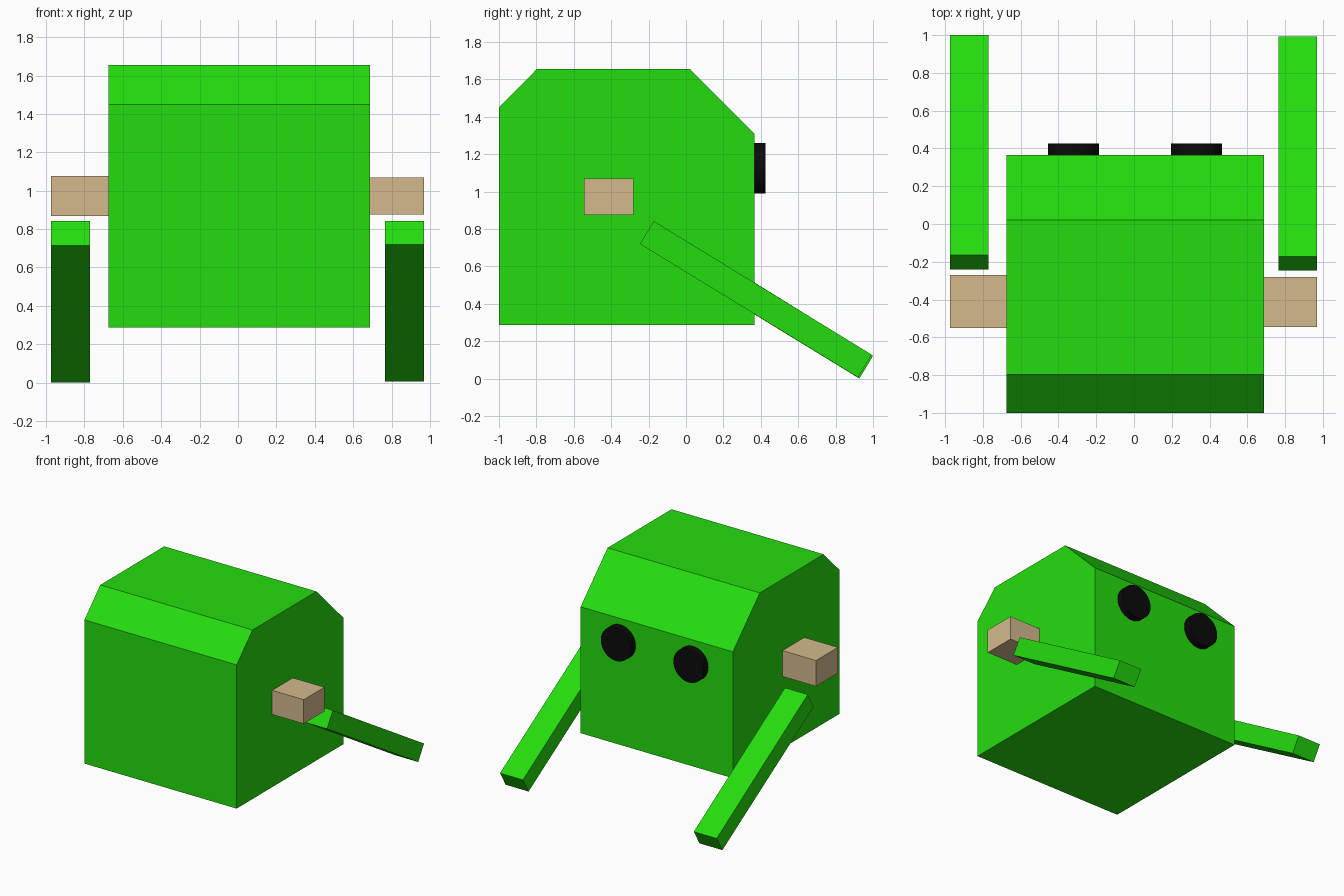
import bpy, bmesh, math
from mathutils import Matrix

if "Cube" in bpy.data.objects:
    bpy.data.objects.remove(bpy.data.objects["Cube"])


def material(name, rgb):
    m = bpy.data.materials.new(name)
    m.diffuse_color = (*rgb, 1)
    m.use_nodes = True
    m.node_tree.nodes["Principled BSDF"].inputs["Base Color"].default_value = m.diffuse_color
    return m


GREEN = material("bright green", (0.018, 0.72, 0.0045))
TAN = material("tan", (0.66, 0.49, 0.27))
BLACK = material("black", (0.003, 0.003, 0.003))


def finish(name, bm, mat):
    bmesh.ops.recalc_face_normals(bm, faces=bm.faces)
    mesh = bpy.data.meshes.new(name)
    bm.to_mesh(mesh)
    bm.free()
    mesh.materials.append(mat)
    obj = bpy.data.objects.new(name, mesh)
    bpy.context.collection.objects.link(obj)
    return obj


def extrude_x(name, profile, x0, x1, mat):
    """Extrude a (y, z) profile from x0 to x1."""
    bm = bmesh.new()
    face = bm.faces.new([bm.verts.new((x0, y, z)) for y, z in profile])
    ext = bmesh.ops.extrude_face_region(bm, geom=[face])
    verts = [v for v in ext["geom"] if isinstance(v, bmesh.types.BMVert)]
    bmesh.ops.translate(bm, verts=verts, vec=(x1 - x0, 0, 0))
    return finish(name, bm, mat)


def rect(y0, y1, z0, z1):
    return [(y0, z0), (y1, z0), (y1, z1), (y0, z1)]


# Body: block with chamfered upper edges
extrude_x("body", [(-1, 0.287), (0.365, 0.287), (0.365, 1.31), (0.02, 1.655),
                   (-0.797, 1.655), (-1, 1.45)], -0.675, 0.688, GREEN)

# Side blocks
extrude_x("left_side_block", rect(-0.55, -0.27, 0.868, 1.077), -0.975, -0.675, TAN)
extrude_x("right_side_block", rect(-0.545, -0.28, 0.875, 1.07), 0.688, 0.97, TAN)

# Slanted arms reaching down to the ground
arm = [(-0.247, 0.72), (-0.172, 0.842), (0.993, 0.128), (0.92, 0.006)]
extrude_x("left_arm", [(y + 0.007, z - 0.006 * (z < 0.8)) for y, z in arm], -0.975, -0.77, GREEN)
extrude_x("right_arm", arm, 0.765, 0.97, GREEN)

# Round eyes on the +y face
for name, x in (("left_eye", -0.32), ("right_eye", 0.33)):
    bm = bmesh.new()
    bmesh.ops.create_cone(bm, cap_ends=True, segments=48, radius1=0.135, radius2=0.135, depth=0.07,
                          matrix=Matrix.Translation((x, 0.39, 1.125)) @ Matrix.Rotation(math.pi / 2, 4, "X"))
    eye = finish(name, bm, BLACK)
    bpy.context.view_layer.objects.active = eye
    eye.select_set(True)
    bpy.ops.object.shade_smooth_by_angle(angle=math.radians(30))
    eye.select_set(False)
